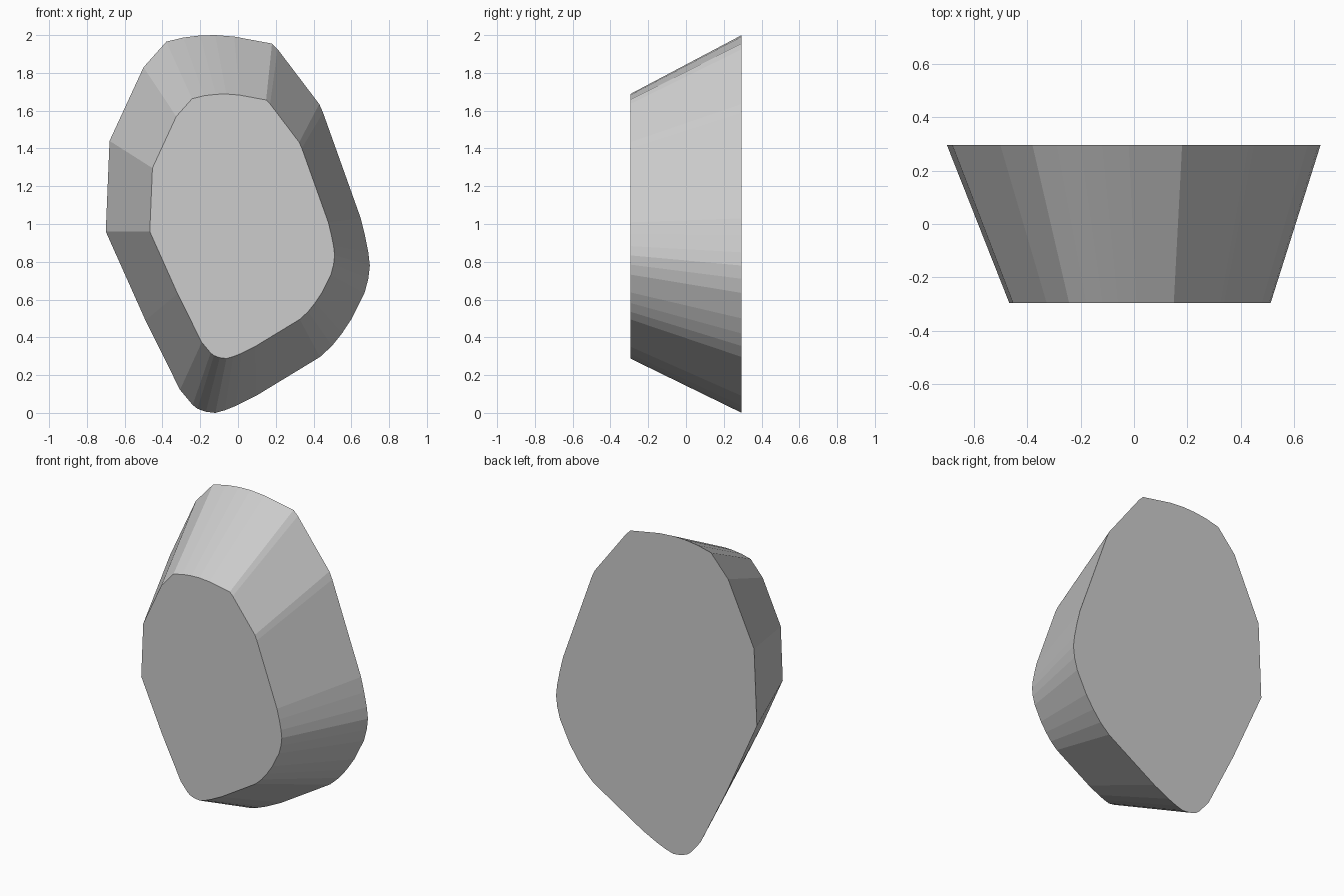
import bpy
import bmesh

if "Cube" in bpy.data.objects:
    bpy.data.objects.remove(bpy.data.objects["Cube"])

# Stone outline at the wide back rim (x, z), clockwise seen from the front
OUTLINE = [
    (-0.70, 0.96), (-0.68, 1.44), (-0.50, 1.83), (-0.38, 1.965), (-0.29, 1.987),
    (-0.20, 1.998), (-0.12, 2.0), (-0.02, 1.992), (0.18, 1.955), (0.21, 1.925),
    (0.43, 1.635), (0.45, 1.59), (0.65, 1.03), (0.672, 0.94), (0.69, 0.85),
    (0.698, 0.78), (0.69, 0.71), (0.67, 0.635), (0.603, 0.50), (0.55, 0.42),
    (0.497, 0.354), (0.434, 0.296), (0.095, 0.09), (-0.01, 0.038), (-0.07, 0.014),
    (-0.12, 0.0), (-0.17, 0.006), (-0.215, 0.022), (-0.24, 0.042), (-0.307, 0.122),
    (-0.49, 0.49),
]
DEPTH = 0.295    # half thickness
TAPER = 0.70     # front face size relative to the back
SHIFT = (0.023, 0.288)

bm = bmesh.new()
back = [bm.verts.new((x, DEPTH, z)) for x, z in OUTLINE]
front = [bm.verts.new((x * TAPER + SHIFT[0], -DEPTH, z * TAPER + SHIFT[1]))
         for x, z in OUTLINE]

# Flat caps and sloping sides
bm.faces.new(back)
bm.faces.new(front[::-1])
for i in range(len(OUTLINE)):
    j = (i + 1) % len(OUTLINE)
    bm.faces.new((back[i], front[i], front[j], back[j]))
bmesh.ops.recalc_face_normals(bm, faces=bm.faces)

mesh = bpy.data.meshes.new("stone")
bm.to_mesh(mesh)
bm.free()

grey = bpy.data.materials.new("stone grey")
grey.diffuse_color = (0.604, 0.604, 0.604, 1)
grey.use_nodes = True
grey.node_tree.nodes["Principled BSDF"].inputs["Base Color"].default_value = grey.diffuse_color
mesh.materials.append(grey)

stone = bpy.data.objects.new("stone", mesh)
bpy.context.collection.objects.link(stone)
